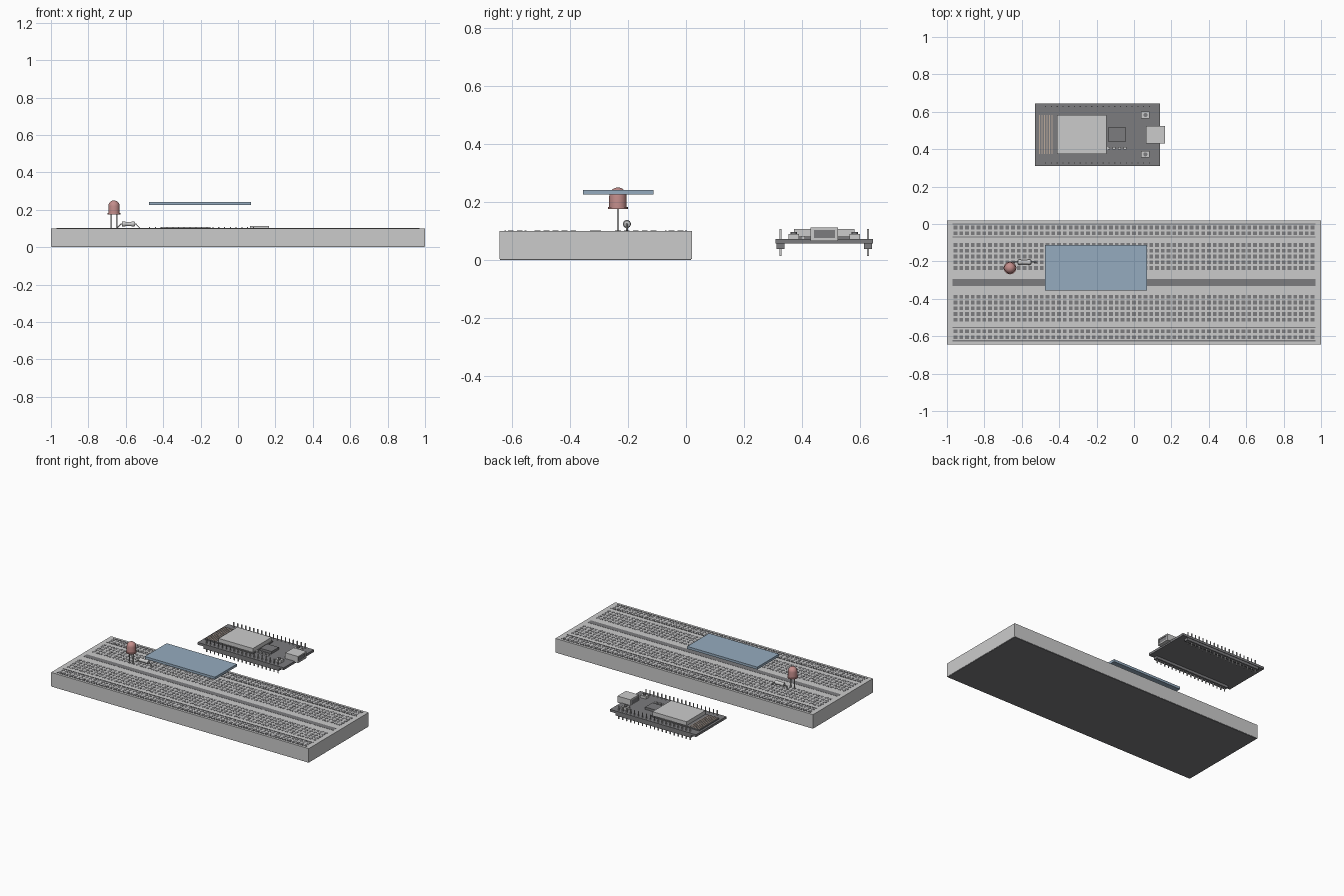
import bpy, bmesh, math
from mathutils import Vector, Matrix

if "Cube" in bpy.data.objects:
    bpy.data.objects.remove(bpy.data.objects["Cube"])


def material(name, rgb):
    m = bpy.data.materials.new(name)
    m.diffuse_color = (*rgb, 1)
    m.use_nodes = True
    m.node_tree.nodes["Principled BSDF"].inputs["Base Color"].default_value = m.diffuse_color
    return m


RED = material("led_red", (0.55, 0.27, 0.26))
BLUE = material("screen_blue", (0.30, 0.41, 0.52))
TAN = material("antenna_tan", (0.5, 0.4, 0.33))
DARK = material("dark_grey", (0.2, 0.2, 0.21))


def finish(name, bm, mat=None, smooth=False):
    me = bpy.data.meshes.new(name)
    bmesh.ops.recalc_face_normals(bm, faces=bm.faces)
    bm.to_mesh(me)
    bm.free()
    ob = bpy.data.objects.new(name, me)
    bpy.context.collection.objects.link(ob)
    if mat:
        me.materials.append(mat)
    if smooth:
        bpy.ops.object.select_all(action='DESELECT')
        ob.select_set(True)
        bpy.context.view_layer.objects.active = ob
        bpy.ops.object.shade_smooth_by_angle(angle=math.radians(40))
    return ob


def boxes(name, ranges, mat=None):
    """One object made of boxes given as (x0, x1, y0, y1, z0, z1)."""
    bm = bmesh.new()
    for x0, x1, y0, y1, z0, z1 in ranges:
        m = (Matrix.Translation(((x0 + x1) / 2, (y0 + y1) / 2, (z0 + z1) / 2))
             @ Matrix.Diagonal((x1 - x0, y1 - y0, z1 - z0, 1)))
        bmesh.ops.create_cube(bm, size=1, matrix=m)
    return finish(name, bm, mat)


def around(x, y, rx, ry, z0, z1):
    return (x - rx, x + rx, y - ry, y + ry, z0, z1)


def lathe(name, profile, loc, axis='Z', mat=None, n=24):
    """Spin an (r, h) profile around an axis through loc."""
    bm = bmesh.new()
    vs = [bm.verts.new((r, 0, h)) for r, h in profile]
    es = [bm.edges.new(p) for p in zip(vs, vs[1:])]
    bmesh.ops.spin(bm, geom=vs + es, cent=(0, 0, 0), axis=(0, 0, 1),
                   angle=2 * math.pi, steps=n)
    bmesh.ops.remove_doubles(bm, verts=bm.verts, dist=1e-5)
    if axis == 'X':
        bmesh.ops.rotate(bm, verts=bm.verts, matrix=Matrix.Rotation(math.pi / 2, 3, 'Y'))
    bmesh.ops.translate(bm, verts=bm.verts, vec=Vector(loc))
    return finish(name, bm, mat, True)


def wire(name, pts, r):
    cu = bpy.data.curves.new(name, 'CURVE')
    cu.dimensions = '3D'
    cu.bevel_depth, cu.bevel_resolution, cu.use_fill_caps = r, 1, True
    sp = cu.splines.new('POLY')
    sp.points.add(len(pts) - 1)
    for p, co in zip(sp.points, pts):
        p.co = (*co, 1)
    ob = bpy.data.objects.new(name, cu)
    bpy.context.collection.objects.link(ob)
    return ob


# Breadboard slab, backing, centre channel and power rail lines
TOP, PITCH, MID = 0.1, 0.0308, -0.312
boxes("breadboard", [(-1, 1, -0.644, 0.02, 0.003, TOP)])
boxes("breadboard_backing", [(-0.998, 0.998, -0.642, 0.018, 0, 0.003)], DARK)
boxes("centre_channel", [(-0.97, 0.97, MID - 0.019, MID + 0.019, TOP - 0.003, TOP + 0.001)], DARK)
boxes("rail_lines", [around(0, MID + s * d, 0.97, 0.003, TOP - 0.002, TOP + 0.002)
                     for s in (-1, 1) for d in (0.242, 0.312)], DARK)

# Contact holes: five rows plus two rail rows each side of the channel
rows = [0.077 + i * PITCH for i in range(5)] + [0.262, 0.293]
boxes("contact_holes", [around((i - 31) * PITCH, MID + s * d, 0.01, 0.01, TOP - 0.002, TOP + 0.001)
                        for i in range(63) for d in rows for s in (-1, 1)], DARK)

# Floating screen panel
boxes("screen", [(-0.475, 0.07, -0.355, -0.113, 0.225, 0.242)], BLUE)

# Light: flanged body with dome, two legs
LX, LY = -0.663, -0.235
dome = [(0.03 * math.cos(a), 0.22 + 0.03 * math.sin(a))
        for a in (math.pi / 2 * i / 7 for i in range(8))]
lathe("led_body", [(0, 0.175), (0.034, 0.175), (0.034, 0.182), (0.03, 0.182)] + dome,
      (LX, LY, 0), mat=RED)
boxes("led_legs", [around(LX + s * 0.015, LY, 0.003, 0.003, TOP - 0.01, 0.178) for s in (-1, 1)])

# Resistor with bent leads
RX, RY, RZ = -0.586, -0.204, 0.124
lathe("resistor_body", [(0, -0.035), (0.011, -0.035), (0.014, -0.031), (0.014, -0.02),
                        (0.012, -0.016), (0.012, 0.016), (0.014, 0.02), (0.014, 0.031),
                        (0.011, 0.035), (0, 0.035)], (RX, RY, RZ), 'X', n=16)
for s, n in ((-1, "left"), (1, "right")):
    wire(n + "_resistor_lead", [(RX + s * 0.03, RY, RZ), (RX + s * 0.04, RY, RZ),
                                (RX + s * 0.062, RY, TOP + 0.001)], 0.003)

# Controller board with header strips and pins
BY, BZ = 0.4775, 0.072
boxes("controller_board", [(-0.53, 0.138, BY - 0.168, BY + 0.168, 0.056, BZ)], DARK)
boxes("header_strips", [around(-0.195, BY + s * 0.151, 0.293, 0.014, 0.038, 0.056) for s in (-1, 1)], DARK)
boxes("header_pins", [around(-0.195 + (i - 9) * PITCH, BY + s * 0.151, 0.003, 0.003, 0.014, 0.107)
                      for i in range(19) for s in (-1, 1)])

# Radio module: substrate, metal shield, antenna traces
boxes("radio_substrate", [(-0.515, -0.14, BY - 0.11, BY + 0.11, BZ, 0.08)], DARK)
boxes("radio_shield", [(-0.412, -0.146, BY - 0.104, BY + 0.104, 0.08, 0.107)])
boxes("antenna_traces", [around(-0.505 + i * 0.0135, BY, 0.003, 0.104, 0.078, 0.082)
                         for i in range(6)], TAN)

# Interface chip and small surface parts
boxes("interface_chip", [(-0.135, -0.045, BY - 0.04, BY + 0.04, BZ, 0.088)], DARK)
boxes("small_components", [around(-0.136 + i * 0.029, 0.404, 0.008, 0.007, BZ, 0.082) for i in range(4)])

# Push buttons
boxes("button_bases", [around(0.061, BY + s * 0.105, 0.023, 0.018, BZ, 0.089) for s in (-1, 1)])
for s, n in ((-1, "front"), (1, "back")):
    lathe(n + "_button_cap", [(0, 0.088), (0.011, 0.088), (0.011, 0.096), (0, 0.096)],
          (0.061, BY + s * 0.105, 0), mat=DARK, n=16)

# Cable socket: shell of four walls with a recessed tongue block
y0, y1, z0, z1 = BY - 0.047, BY + 0.047, 0.066, 0.112
boxes("socket_shell", [(0.065, 0.165, y0, y1, z0, z0 + 0.009), (0.065, 0.165, y0, y1, z1 - 0.009, z1),
                       (0.065, 0.165, y0, y0 + 0.011, z0 + 0.009, z1 - 0.009),
                       (0.065, 0.165, y1 - 0.011, y1, z0 + 0.009, z1 - 0.009)])
boxes("socket_inside", [(0.066, 0.16, y0 + 0.01, y1 - 0.01, z0 + 0.008, z1 - 0.008)], DARK)
